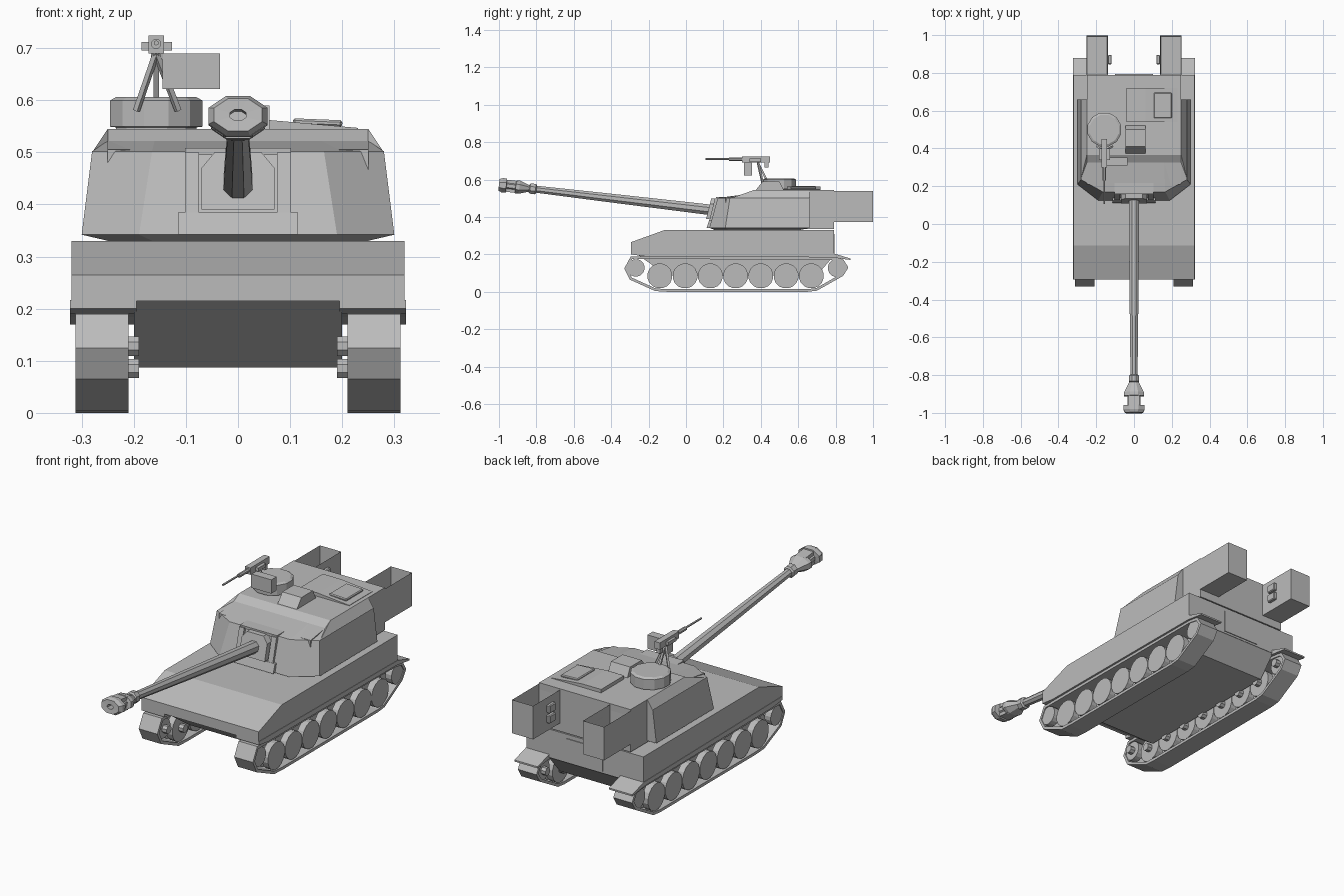
import bpy, bmesh, math
from mathutils import Vector, Matrix

cube = bpy.data.objects.get("Cube")
if cube:
    bpy.data.objects.remove(cube, do_unlink=True)

grey = bpy.data.materials.new("plain_grey")
grey.use_nodes = True
colour = (0.5, 0.5, 0.5, 1)
grey.diffuse_color = colour
grey.node_tree.nodes["Principled BSDF"].inputs["Base Color"].default_value = colour


def finish(name, bm):
    bmesh.ops.recalc_face_normals(bm, faces=bm.faces)
    mesh = bpy.data.meshes.new(name)
    bm.to_mesh(mesh)
    bm.free()
    mesh.materials.append(grey)
    ob = bpy.data.objects.new(name, mesh)
    bpy.context.collection.objects.link(ob)
    return ob


def loft(name, rings, cap=True):
    """Skin a row of equal-length closed rings."""
    bm = bmesh.new()
    rows = [[bm.verts.new(p) for p in ring] for ring in rings]
    n = len(rows[0])
    for a, b in zip(rows, rows[1:]):
        for i in range(n):
            j = (i + 1) % n
            bm.faces.new((a[i], a[j], b[j], b[i]))
    if cap:
        bm.faces.new(rows[0])
        bm.faces.new(rows[-1])
    return finish(name, bm)


def side_prism(name, x0, x1, profile):
    """Extrude a (y, z) profile across x."""
    return loft(name, [[(x, y, z) for y, z in profile] for x in (x0, x1)])


def box(name, x0, x1, y0, y1, z0, z1, bevel=0):
    ob = side_prism(name, x0, x1, [(y0, z0), (y1, z0), (y1, z1), (y0, z1)])
    if bevel:
        mod = ob.modifiers.new("Bevel", "BEVEL")
        mod.width, mod.segments = bevel, 1
    return ob


def turned(name, start, end, stations, sides=8, squash=1.0):
    """Rings of (fraction, radius) along a line; squash flattens them upward."""
    start, end = Vector(start), Vector(end)
    axis = (end - start).normalized()
    side = axis.cross(Vector((0, 0, 1)))
    side = side.normalized() if side.length > 0.01 else Vector((1, 0, 0))
    up = side.cross(axis)
    rings = []
    for t, r in stations:
        c = start.lerp(end, t)
        angles = [2 * math.pi * (i + 0.5) / sides for i in range(sides)]
        rings.append([c + side * r * math.cos(a) + up * r * squash * math.sin(a) for a in angles])
    return loft(name, rings)


def rod(name, start, end, radius, sides=8):
    return turned(name, start, end, [(0, radius), (1, radius)], sides)


# Hull
side_prism("upper_hull", -0.32, 0.32,
           [(-0.295, 0.215), (-0.295, 0.265), (-0.115, 0.33), (0.79, 0.33), (0.79, 0.19), (0.5, 0.2)])
side_prism("lower_hull", -0.2, 0.2,
           [(-0.29, 0.22), (-0.1, 0.087), (0.7, 0.087), (0.788, 0.19), (0.788, 0.22)])
box("rear_door", -0.1, 0.1, 0.785, 0.794, 0.2, 0.31)

# Running gear on both sides
track_path = [(-0.295, 0.19), (-0.33, 0.125), (-0.3, 0.065), (-0.165, 0.004), (-0.1, 0), (0.65, 0),
              (0.7, 0.006), (0.84, 0.085), (0.868, 0.13), (0.84, 0.175), (0.78, 0.185)]
centre = Vector((0.27, 0.095))


def inset_path(path, d):
    result = []
    for i, p in enumerate(path):
        p = Vector(p)
        a = (p - Vector(path[i - 1])).normalized()
        b = (Vector(path[(i + 1) % len(path)]) - p).normalized()
        na, nb = Vector((-a.y, a.x)), Vector((-b.y, b.x))
        result.append(p + (na + nb) * d / (1 + na.dot(nb)))
    return result


inner_path = inset_path(track_path, 0.014)
wheels = [(-0.14 + 0.135 * i, 0.085, 0.067) for i in range(7)]
wheels += [(-0.268, 0.128, 0.047), (0.808, 0.128, 0.05)]
for s, tag in ((1, "left"), (-1, "right")):
    def rect(x, path):
        return [(s * x, p[0], p[1]) for p in path]
    loft(tag + "_track", [rect(0.21, track_path), rect(0.312, track_path),
                          rect(0.312, inner_path), rect(0.21, inner_path), rect(0.21, track_path)], cap=False)
    for i, (y, z, r) in enumerate(wheels):
        for x in (0.215, 0.275):
            rod(f"{tag}_wheel_{i + 1}", (s * x, y, z), (s * (x + 0.033), y, z), r, 16)
        rod(f"{tag}_axle_{i + 1}", (s * 0.19, y, z), (s * 0.28, y, z), 0.02)
    side_prism(tag + "_fender", s * 0.195, s * 0.322,
               [(-0.295, 0.2), (-0.295, 0.217), (0.79, 0.205), (0.88, 0.178), (0.88, 0.17), (0.78, 0.184), (-0.22, 0.19)])

# Turret: roofed centre body
side_prism("turret_body", -0.25, 0.25,
           [(0.21, 0.335), (0.79, 0.335), (0.79, 0.545), (0.365, 0.545), (0.325, 0.522), (0.21, 0.505)])


def outline(half, nose, front, shoulder, rear, z):
    right = [(half, rear, z), (half, shoulder, z), (nose, front, z)]
    return right + [(-x, y, z) for x, y, z in reversed(right)]


# Turret: sloped cheeks wrapped round the front and sides
loft("turret_cheeks", [outline(0.24, 0.16, 0.16, 0.23, 0.6, 0.328),
                       outline(0.3, 0.19, 0.125, 0.21, 0.66, 0.342),
                       outline(0.28, 0.165, 0.17, 0.235, 0.66, 0.502),
                       outline(0.25, 0.16, 0.325, 0.326, 0.66, 0.522)])
for s in (1, -1):
    bm = bmesh.new()
    for p in ((0.25, 0.365, 0.545), (0.25, 0.66, 0.545), (0.28, 0.66, 0.5), (0.28, 0.24, 0.5),
              (0.25, 0.32, 0.52), (0.24, 0.66, 0.5), (0.24, 0.32, 0.5)):
        bm.verts.new((s * p[0], p[1], p[2]))
    bmesh.ops.convex_hull(bm, input=bm.verts)
    finish("roof_edge", bm)

# Gun mount
side_prism("mount_base", -0.115, 0.115, [(0.11, 0.342), (0.125, 0.385), (0.2, 0.385), (0.2, 0.342)])
for s in (1, -1):
    side_prism("mount_cheek", s * 0.075, s * 0.102, [(0.125, 0.38), (0.155, 0.5), (0.22, 0.5), (0.22, 0.38)])
box("mount_roof", -0.102, 0.102, 0.16, 0.22, 0.495, 0.508)
mantlet = [(-0.07, 0.39), (0.07, 0.39), (0.07, 0.47), (0.045, 0.5), (-0.045, 0.5), (-0.07, 0.47)]
loft("mantlet", [[(x, y + (z - 0.39) * 0.25, z) for x, z in mantlet] for y in (0.108, 0.2)])

# Gun barrel and muzzle brake
breech, muzzle = (0, 0.15, 0.436), (0, -1.0, 0.572)
turned("gun_barrel", breech, muzzle, [(0, 0.03), (0.06, 0.03), (0.5, 0.025), (0.84, 0.02)])
turned("barrel_collar", breech, muzzle, [(0.825, 0.022), (0.83, 0.03), (0.855, 0.03), (0.86, 0.022)])
turned("muzzle_neck", breech, muzzle,
       [(0.85, 0.022), (0.905, 0.056), (0.922, 0.056), (0.924, 0.036), (0.964, 0.036),
        (0.966, 0.061), (0.985, 0.061), (1, 0.05), (0.999, 0.017), (0.97, 0.017)], 8, 0.68)
for s in (1, -1):
    turned("brake_web", (0, -0.9, 0.56 + s * 0.024), (0, -0.97, 0.568 + s * 0.024), [(0, 0.04), (1, 0.04)], 4, 0.3)

# Cupola
at = Vector((-0.157, 0.5, 0))
turned("cupola", at + Vector((0, 0, 0.54)), at + Vector((0, 0, 0.606)),
       [(0, 0.08), (0.12, 0.08), (0.14, 0.092), (0.9, 0.092), (1, 0.08)], 12)

# Roof hatches
side_prism("sight_box", -0.045, 0.06, [(0.37, 0.54), (0.41, 0.59), (0.5, 0.59), (0.525, 0.54)])
loft("hatch_base", [[(-0.04, y, 0.54), (0.23, y, 0.54), (0.23, y, 0.547), (0.06, y, 0.562), (-0.04, y, 0.562)]
                    for y in (0.54, 0.72)])
hatch = box("hatch_lid", 0.105, 0.2, 0.56, 0.695, 0.55, 0.563, 0.004)
hatch.rotation_euler.y = 0.04
hatch.location = (-0.022, 0, 0.007)

# Machine gun on its stand
x = -0.157
box("gun_receiver", x - 0.015, x + 0.015, 0.3, 0.45, 0.69, 0.724)
rod("gun_sleeve", (x, 0.3, 0.708), (x, 0.23, 0.708), 0.01)
rod("gun_muzzle", (x, 0.25, 0.71), (x, 0.105, 0.71), 0.005, 6)
box("gun_cradle", x - 0.028, x + 0.03, 0.34, 0.4, 0.695, 0.712)
box("gun_grip", x - 0.01, x + 0.01, 0.42, 0.44, 0.665, 0.7)
box("ammunition_box", x + 0.012, -0.035, 0.31, 0.352, 0.622, 0.69)
for dx, dy in ((-0.038, 0.41), (0.042, 0.41), (0, 0.44)):
    rod("stand_leg", (x, 0.385, 0.69), (x + dx, dy, 0.58), 0.007, 4)

# Open stowage bins at the rear with two cans each
for s in (1, -1):
    bm = bmesh.new()
    bmesh.ops.create_cube(bm, size=1, matrix=Matrix.Translation((s * 0.194, 0.894, 0.457))
                          @ Matrix.Diagonal((0.115, 0.21, 0.165, 1)))
    top = max(bm.faces, key=lambda f: f.calc_center_median().z)
    bmesh.ops.inset_individual(bm, faces=[top], thickness=0.008)
    bmesh.ops.translate(bm, verts=top.verts, vec=(0, 0, -0.155))
    finish("stowage_bin", bm)
    for z in (0.415, 0.465):
        box("side_can", s * 0.118, s * 0.138, 0.845, 0.895, z, z + 0.04, 0.004)
